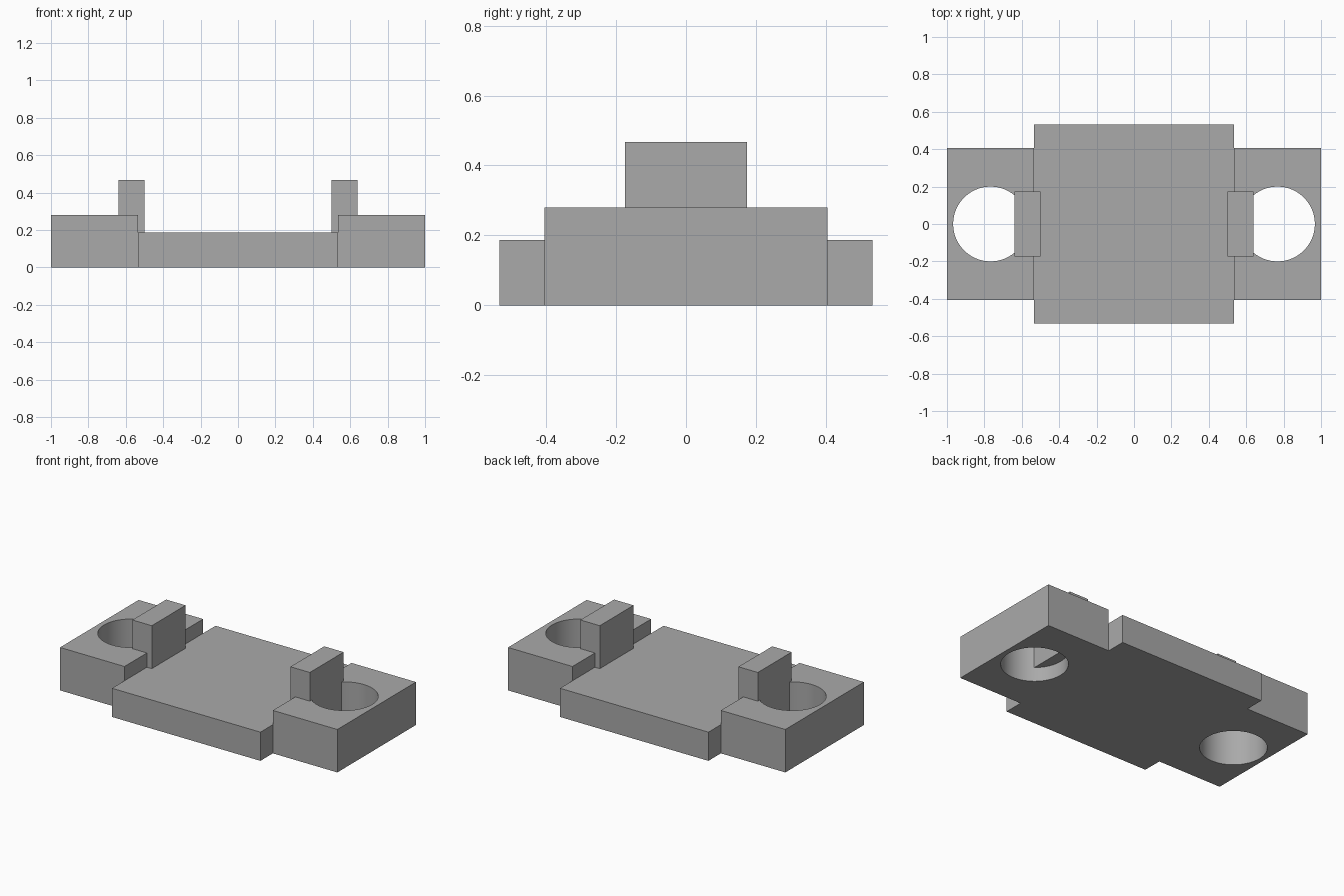
import bpy

cube = bpy.data.objects.get("Cube")
if cube:
    bpy.data.objects.remove(cube, do_unlink=True)

grey = bpy.data.materials.new("plain grey")
grey.use_nodes = True
colour = (0.4, 0.4, 0.4, 1)
grey.diffuse_color = colour
grey.node_tree.nodes["Principled BSDF"].inputs["Base Color"].default_value = colour

PLATE, EAR, TAB = 0.187, 0.28, 0.467      # top heights
SEAM = 0.535                              # where plate and ears meet


def block(name, x, y_half, z):
    """Box spanning x[0]..x[1], -y_half..y_half, z[0]..z[1]."""
    bpy.ops.mesh.primitive_cube_add(size=1, location=(sum(x) / 2, 0, sum(z) / 2))
    ob = bpy.context.object
    ob.name = name
    ob.scale = (abs(x[1] - x[0]), 2 * y_half, z[1] - z[0])
    bpy.ops.object.transform_apply(location=True, rotation=False, scale=True)
    ob.data.materials.append(grey)
    return ob


# Square central plate
block("base_plate", (-SEAM, SEAM), 0.533, (0, PLATE))

for side, name in ((1, "left"), (-1, "right")):
    # Raised ear with a round through hole
    ear = block(name + "_ear", (side * SEAM, side), 0.405, (0, EAR))
    bpy.ops.mesh.primitive_cylinder_add(vertices=64, radius=0.2, depth=1,
                                        location=(side * 0.767, 0, EAR / 2))
    cutter = bpy.context.object
    cutter.name = name + "_hole_cutter"
    cutter.hide_render = True
    cutter.data.materials.append(grey)

    bpy.ops.object.select_all(action='DESELECT')
    ear.select_set(True)
    bpy.context.view_layer.objects.active = ear
    hole = ear.modifiers.new("hole", 'BOOLEAN')
    hole.operation = 'DIFFERENCE'
    hole.solver = 'EXACT'
    hole.object = cutter
    bpy.ops.object.modifier_apply(modifier=hole.name)
    bpy.data.objects.remove(cutter, do_unlink=True)
    bpy.ops.object.shade_smooth_by_angle()

    # Upright tab, sunk into the plate and overhanging the hole
    block(name + "_tab", (side * 0.5, side * 0.64), 0.174, (PLATE / 2, TAB))
